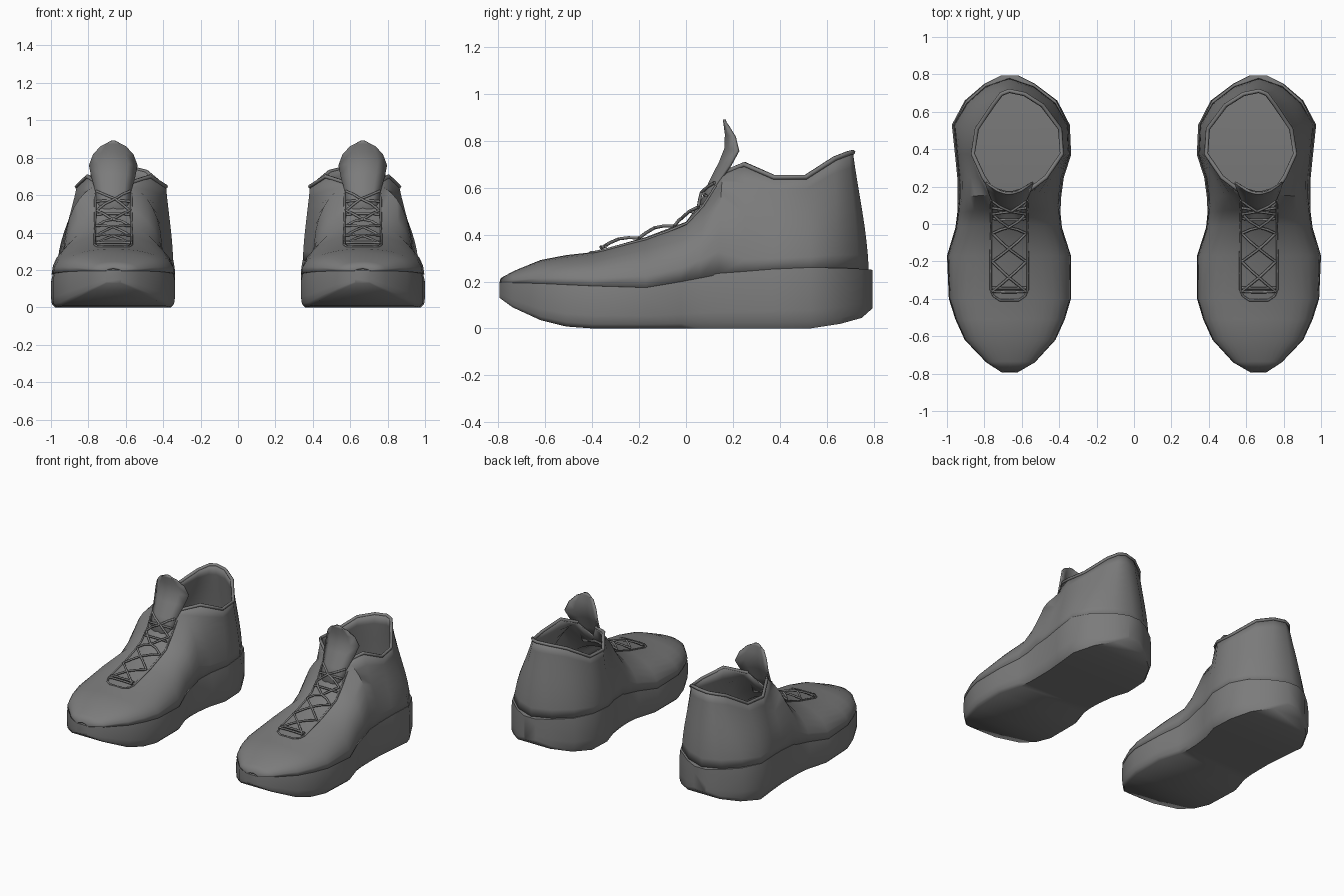
import bpy, bmesh, math
from mathutils import Vector
from mathutils.bvhtree import BVHTree

if "Cube" in bpy.data.objects:
    bpy.data.objects.remove(bpy.data.objects["Cube"])

CX = 0.667
grey = bpy.data.materials.new("grey")
grey.diffuse_color = (0.2, 0.2, 0.2, 1)
grey.use_nodes = True
grey.node_tree.nodes["Principled BSDF"].inputs["Base Color"].default_value = grey.diffuse_color

# Sole stations, toe to heel: y, inner x, outer x, top z, bottom z
SOLE = [
    (-0.795, .625, .705, .20, .13), (-0.74, .53, .79, .20, .09),
    (-0.62, .42, .905, .197, .035), (-0.51, .37, .955, .192, .008),
    (-0.40, .337, .99, .187, 0), (-0.17, .337, 1.0, .18, 0),
    (-0.02, .385, .955, .205, 0), (0.06, .393, .945, .22, 0),
    (0.14, .39, .944, .235, 0), (0.25, .375, .945, .243, 0),
    (0.37, .336, .957, .253, 0), (0.53, .343, .974, .26, 0),
    (0.66, .41, .905, .258, .02), (0.75, .53, .80, .254, .045),
    (0.795, .62, .71, .25, .085)]
# Upper edge of each station: inner x, outer x, y, z, roundness
TOP = [
    (CX, CX, -0.79, .215, .6), (CX, CX, -0.735, .245, .65),
    (CX, CX, -0.62, .292, .65), (CX, CX, -0.51, .313, .65),
    (CX, CX, -0.40, .325, .6), (CX, CX, -0.17, .39, .5),
    (CX, CX, 0.0, .455, .45), (CX, CX, 0.08, .56, .5),
    (.595, .74, .155, .66, .55), (.47, .805, .25, .70, .5),
    (.385, .862, .375, .645, .4), (.395, .84, .51, .645, .35),
    (.49, .755, .635, .725, .35), (.585, .71, .695, .748, .35),
    (CX, CX, .712, .752, .35)]


def finish(ob, angle=40):
    ob.data.materials.append(grey)
    if ob.type == 'MESH':
        bpy.ops.object.select_all(action='DESELECT')
        bpy.context.view_layer.objects.active = ob
        ob.select_set(True)
        bpy.ops.object.shade_smooth_by_angle(angle=math.radians(angle))
    ob.modifiers.new("other_shoe", 'MIRROR')
    return ob


def mesh_object(name, bm):
    me = bpy.data.meshes.new(name)
    bm.to_mesh(me)
    ob = bpy.data.objects.new(name, me)
    bpy.context.collection.objects.link(ob)
    return ob


def grid(bm, rows):
    vs = [[bm.verts.new(p) for p in r] for r in rows]
    for a, b in zip(vs, vs[1:]):
        for i in range(len(a) - 1):
            bm.faces.new((a[i], a[i + 1], b[i + 1], b[i]))
    return vs


def tube(name, paths, radius):
    cu = bpy.data.curves.new(name, 'CURVE')
    cu.dimensions = '3D'
    cu.bevel_depth = radius
    cu.bevel_resolution = 1
    cu.use_fill_caps = True
    for pts in paths:
        sp = cu.splines.new('POLY')
        sp.points.add(len(pts) - 1)
        for p, q in zip(sp.points, pts):
            p.co = (*q, 1)
            p.radius = 1
    ob = bpy.data.objects.new(name, cu)
    bpy.context.collection.objects.link(ob)
    return finish(ob)


# Sole: closed section at every station
bm = bmesh.new()
rows = []
for y, a, b, zt, zb in SOLE:
    m, w = (a + b) / 2, (b - a) / 2
    h = zt - zb
    half = [(.97, zt), (1, zt - .25 * h), (1, zb + .3 * h), (.985, zb + .1 * h), (.93, zb)]
    ring = [Vector((m + w * k, y, z)) for k, z in half]
    ring += [Vector((m - w * k, y, z)) for k, z in reversed(half)]
    rows.append(ring + ring[:1])
vs = grid(bm, rows)
bmesh.ops.remove_doubles(bm, verts=bm.verts, dist=1e-5)
bmesh.ops.holes_fill(bm, edges=[e for e in bm.edges if e.is_boundary])
bmesh.ops.recalc_face_normals(bm, faces=bm.faces)
finish(mesh_object("sole", bm), 50)


# Upper: each side sweeps from the sole edge to the instep or collar
def side_rows(side):
    out = []
    for i, (s, t) in enumerate(zip(SOLE, TOP)):
        m = (s[1] + s[2]) / 2
        last = i == len(SOLE) - 1
        k = .99 if i < 8 else .965
        B = Vector((CX if last else m + (s[1 + side] - m) * k,
                    s[0] - (.015 if i > 11 else 0), s[3] - .005))
        T = Vector((t[side], t[2], t[3]))
        r, h = t[4], T.z - B.z
        if i < 9:
            P1 = B + Vector((0, 0, h * .65))
            P2 = Vector((T.x + r * (B.x - T.x), T.y, T.z - (.04 if i > 6 else .003)))
        else:
            P1 = B.lerp(T, .1) + Vector((0, 0, h * .25))
            P2 = T + (B - T) * r
        n = 8
        out.append([B * (1 - u) ** 3 + P1 * 3 * u * (1 - u) ** 2
                    + P2 * 3 * u * u * (1 - u) + T * u ** 3
                    for u in (j / n for j in range(n + 1))])
    return out


bm = bmesh.new()
inner, outer = side_rows(0), side_rows(1)
grid(bm, inner)
grid(bm, outer)
bmesh.ops.remove_doubles(bm, verts=bm.verts, dist=1e-4)
bmesh.ops.recalc_face_normals(bm, faces=bm.faces)
bm.normal_update()
if max(bm.faces, key=lambda f: f.calc_center_median().x).normal.x < 0:
    bmesh.ops.reverse_faces(bm, faces=bm.faces)
bm.normal_update()
surface = BVHTree.FromBMesh(bm)
upper = mesh_object("upper", bm)
sol = upper.modifiers.new("thickness", 'SOLIDIFY')
sol.thickness = 0.012
sol.offset = -1
finish(upper, 50)

# Collar trim around the foot opening
rim = [r[-1] for r in inner[8:]] + [r[-1] for r in reversed(outer[8:-1])]
tube("collar_trim", [rim], 0.011)


# Points lying on the instep
def instep(dx, y, lift=.006):
    tops = [(t[2], t[3]) for t in TOP[:9]]
    z = next((p[1] + (q[1] - p[1]) * (y - p[0]) / (q[0] - p[0])
              for p, q in zip(tops, tops[1:]) if p[0] <= y <= q[0]), .66)
    loc, nor, _, _ = surface.find_nearest(Vector((CX + dx, y, z)))
    if nor.z < 0:
        nor = -nor
    return loc + nor * lift


# Lace panel border
ys = [.12, .06, 0, -.08, -.17, -.26, -.35]
border = [instep(-.1, y, .002) for y in ys]
border += [instep(dx, y, .002) for dx, y in ((-.085, -.385), (-.05, -.408), (.05, -.408), (.085, -.385))]
border += [instep(.1, y, .002) for y in reversed(ys)]
tube("lace_panel_border", [border], 0.006)

# Crossed laces and bars
eyes = [-.36, -.2, -.05, .05, .125]
paths = []
for y0, y1 in zip(eyes, eyes[1:]):
    for s in (-1, 1):
        paths.append([instep(s * .09 * (1 - 2 * u), y0 + (y1 - y0) * u, .012 + .012 * math.sin(math.pi * u))
                      for u in (0, .25, .5, .75, 1)])
for y in (-.36, -.34, .03, .085):
    paths.append([instep(dx, y, .014) for dx in (-.09, -.04, .04, .09)])
tube("laces", paths, 0.007)

# Tongue: curved strip rising out of the throat
bm = bmesh.new()
rows = []
for y, z, w in ((.05, .50, .085), (.10, .62, .09), (.145, .71, .115), (.168, .77, .127),
                (.17, .83, .105), (.165, .875, .065), (.163, .892, .03)):
    rows.append([Vector((CX + w * k, y + .055 * (w / .127) ** 2 * k * k, z - .012 * k * k))
                 for k in (-1, -.6, -.2, .2, .6, 1)])
grid(bm, rows)
tongue = mesh_object("tongue", bm)
sol = tongue.modifiers.new("thickness", 'SOLIDIFY')
sol.thickness = 0.012
sol.offset = 0
finish(tongue, 50)
